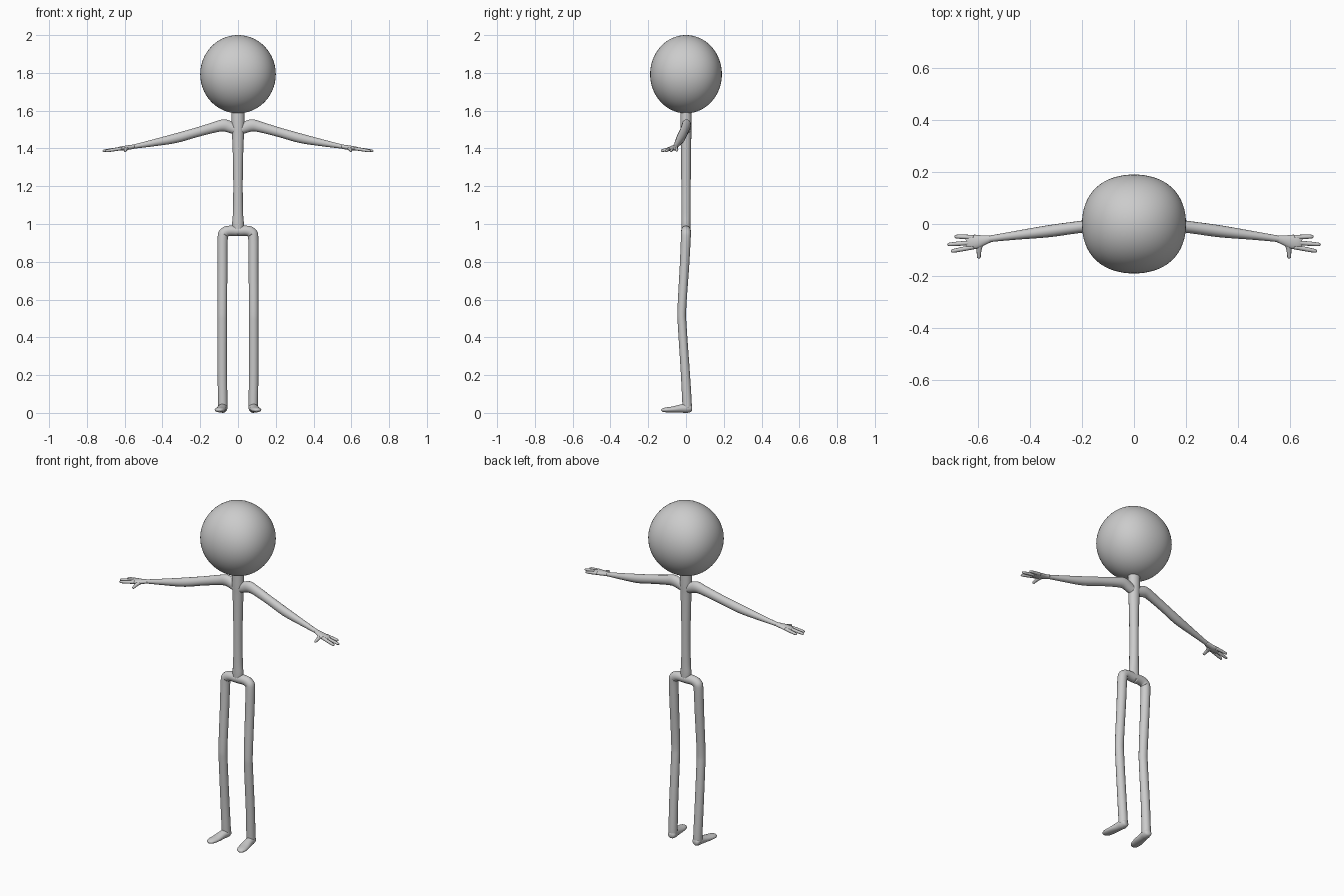
import bpy, bmesh
from math import sin, cos, pi, atan2
from mathutils import Vector


def spline(a, b, c, d, t):
    return 0.5 * (2*b + (c - a)*t + (2*a - 5*b + 4*c - d)*t*t + (3*b - a - 3*c + d)*t**3)


def limb(name, pts, ref=(0, 1, 0), mirror=True, sides=16, steps=5):
    """Smooth tube; each point is x, y, z, half width along ref, half width across."""
    P = [Vector(p) for p in pts]
    P = [2*P[0] - P[1]] + P + [2*P[-1] - P[-2]]
    path = []
    for i in range(1, len(P) - 2):
        path += [spline(*P[i-1:i+3], k / steps) for k in range(steps)]
    path.append(P[-2])
    bm = bmesh.new()
    rings = []
    for i, p in enumerate(path):
        q0, q1 = path[max(i-1, 0)], path[min(i+1, len(path)-1)]
        t = Vector(q1[:3]) - Vector(q0[:3])
        t.normalize()
        r = Vector(ref)
        u = (r - t * r.dot(t)).normalized()
        v = t.cross(u)
        a, b = max(p[3], 0.001), max(p[4], 0.001)
        rings.append([bm.verts.new(Vector(p[:3]) + u*a*cos(2*pi*k/sides) + v*b*sin(2*pi*k/sides))
                      for k in range(sides)])
    for r0, r1 in zip(rings, rings[1:]):
        for k in range(sides):
            n = (k + 1) % sides
            bm.faces.new((r0[k], r0[n], r1[n], r1[k]))
    bm.faces.new(rings[0][::-1])
    bm.faces.new(rings[-1])
    return finish(name, bm, mirror)


def finish(name, bm, mirror):
    bmesh.ops.recalc_face_normals(bm, faces=bm.faces)
    for f in bm.faces:
        f.smooth = True
    me = bpy.data.meshes.new(name)
    bm.to_mesh(me)
    bm.free()
    ob = bpy.data.objects.new(name, me)
    bpy.context.collection.objects.link(ob)
    if mirror:
        ob.modifiers.new("mirror", 'MIRROR')
    return ob


# Head: ball, slightly squared seen from above
bm = bmesh.new()
bmesh.ops.create_uvsphere(bm, u_segments=64, v_segments=40, radius=1)
for v in bm.verts:
    x, y, z = v.co
    s = 1 + 0.035 * sin(2 * atan2(y, x))**2 * (x*x + y*y)
    v.co = (0.2*x*s, 0.19*y*s, 1.793 + 0.207*z)
finish("head", bm, False)

# Neck and torso
limb("torso", [(0, 0, 0.95, .024, .027), (0, 0, 1.0, .025, .031), (0, 0, 1.06, .025, .027),
               (0, 0, 1.2, .025, .025), (0, 0, 1.35, .026, .027), (0, 0, 1.46, .028, .031),
               (0, 0, 1.52, .03, .034), (0, 0, 1.62, .03, .034)], mirror=False)

# Half pelvis and leg in one bent tube
limb("leg", [(0, 0, .963, .026, .027), (.045, 0, .964, .026, .027), (.071, 0, .954, .026, .028),
             (.081, -.001, .925, .026, .027), (.082, -.008, .78, .025, .026),
             (.083, -.022, .55, .023, .025), (.083, -.02, .46, .023, .025),
             (.083, -.004, .22, .024, .025), (.081, .005, .06, .025, .025),
             (.081, .006, .025, .024, .025)])

# Foot, toes turned out
limb("foot", [(.078, .031, .024, .012, .012), (.079, .024, .024, .02, .021),
              (.081, .004, .025, .025, .025), (.085, -.025, .023, .022, .025),
              (.092, -.07, .018, .016, .028), (.098, -.105, .016, .013, .026),
              (.102, -.124, .015, .009, .017), (.103, -.131, .015, .003, .006)], ref=(0, 0, 1))

# Arm from chest to wrist
limb("arm", [(0, 0, 1.495, .024, .026), (.04, .002, 1.512, .024, .03),
             (.075, .002, 1.522, .025, .032), (.12, -.001, 1.513, .024, .028),
             (.22, -.013, 1.485, .023, .025), (.33, -.028, 1.454, .023, .025),
             (.45, -.043, 1.429, .017, .018), (.54, -.055, 1.412, .013, .012),
             (.575, -.06, 1.406, .014, .011)])

# Palm
limb("palm", [(.55, -.056, 1.41, .013, .011), (.58, -.063, 1.405, .02, .012),
              (.605, -.068, 1.401, .027, .012), (.63, -.07, 1.398, .027, .010),
              (.645, -.071, 1.396, .022, .006)])

# Three fingers and a thumb
for i, (y0, x1, y1, z1) in enumerate([(-.051, .69, -.048, 1.389), (-.071, .717, -.079, 1.386),
                                      (-.088, .703, -.105, 1.386)]):
    a, b = Vector((.615, y0, 1.4)), Vector((x1, y1, z1))
    limb("finger_%d" % (i + 1),
         [(*a.lerp(b, t), r, r) for t, r in ((0, .009), (.5, .0085), (.9, .007), (1, .003))],
         ref=(0, 0, 1), sides=12, steps=4)
limb("thumb", [(.59, -.068, 1.402, .012, .017), (.594, -.09, 1.397, .010, .011),
               (.596, -.115, 1.391, .008, .008), (.596, -.128, 1.388, .007, .007),
               (.596, -.132, 1.387, .003, .003)], ref=(0, 0, 1), sides=12, steps=4)
